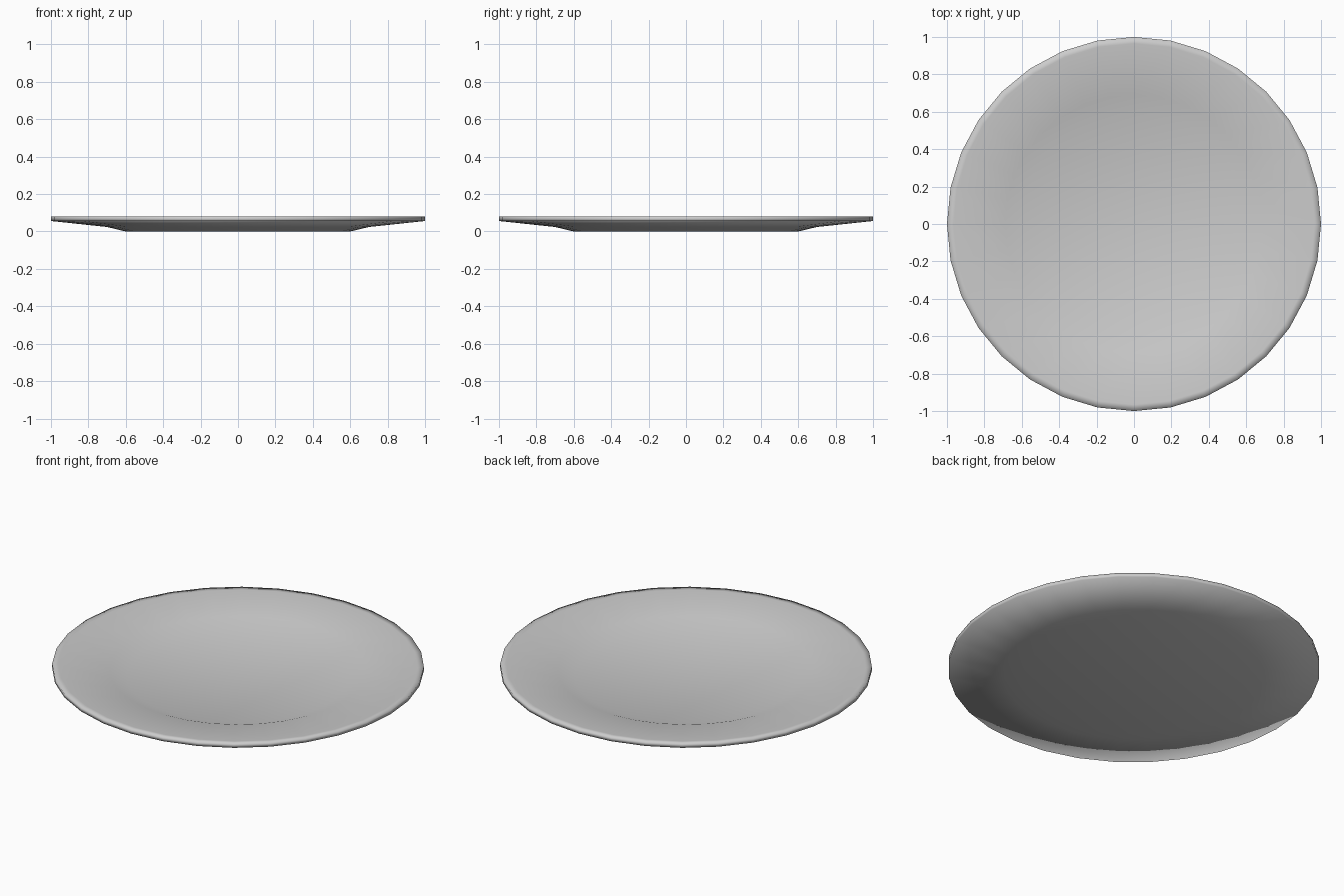
import bpy, bmesh, math

if "Cube" in bpy.data.objects:
    bpy.data.objects.remove(bpy.data.objects["Cube"])

SIDES = 32

# Half cross-section (radius, height): underside, rim, then upper surface
profile = [(0.60, 0.0), (0.70, 0.024), (1.0, 0.056), (1.0, 0.08),
           (0.965, 0.079), (0.69, 0.05), (0.60, 0.018)]

bm = bmesh.new()
rings = []
for r, z in profile:
    rings.append([bm.verts.new((r * math.cos(2 * math.pi * i / SIDES),
                                r * math.sin(2 * math.pi * i / SIDES), z))
                  for i in range(SIDES)])

# Walls between neighbouring rings
for a, b in zip(rings, rings[1:]):
    for i in range(SIDES):
        j = (i + 1) % SIDES
        bm.faces.new((a[i], a[j], b[j], b[i]))

# Flat base and flat well
bm.faces.new(rings[0][::-1])
bm.faces.new(rings[-1])
bmesh.ops.recalc_face_normals(bm, faces=bm.faces[:])

# The whole plate is smooth shaded
for f in bm.faces:
    f.smooth = True

mesh = bpy.data.meshes.new("plate")
bm.to_mesh(mesh)
bm.free()
plate = bpy.data.objects.new("plate", mesh)
bpy.context.collection.objects.link(plate)
